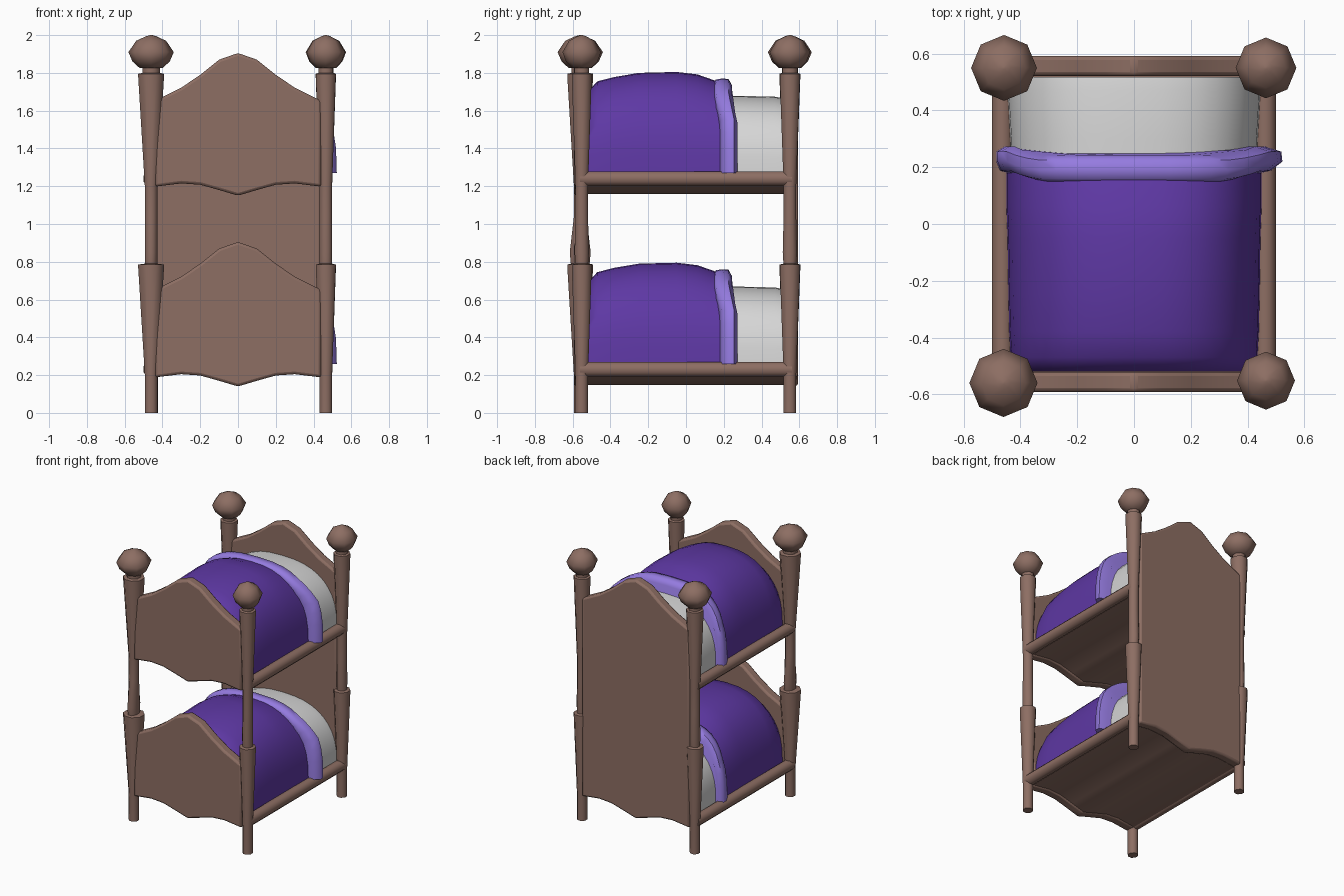
import bpy, bmesh, math

if "Cube" in bpy.data.objects:
    bpy.data.objects.remove(bpy.data.objects["Cube"], do_unlink=True)


def material(name, hex_code):
    rgb = [int(hex_code[i:i + 2], 16) / 255 for i in (0, 2, 4)]
    lin = [c / 12.92 if c < 0.04045 else ((c + 0.055) / 1.055) ** 2.4 for c in rgb]
    m = bpy.data.materials.new(name)
    m.use_nodes = True
    m.diffuse_color = (*lin, 1)
    bsdf = m.node_tree.nodes["Principled BSDF"]
    bsdf.inputs["Base Color"].default_value = (*lin, 1)
    bsdf.inputs["Roughness"].default_value = 0.8
    return m


WOOD = material("brown wood", "8D6E63")
PURPLE = material("deep purple", "5E38A4")
LILAC = material("lilac", "957BE0")
WHITE = material("soft white", "D6D6D6")


def finish(name, bm, mat, angle=50, bevel=0):
    bmesh.ops.recalc_face_normals(bm, faces=bm.faces)
    me = bpy.data.meshes.new(name)
    bm.to_mesh(me)
    bm.free()
    me.materials.append(mat)
    me.shade_smooth()
    me.set_sharp_from_angle(angle=math.radians(angle))
    ob = bpy.data.objects.new(name, me)
    bpy.context.collection.objects.link(ob)
    if bevel:
        mod = ob.modifiers.new("soft edge", "BEVEL")
        mod.width, mod.segments, mod.limit_method = bevel, 2, "ANGLE"
    return ob


def loft(name, rings, mat, angle=50):
    """Skin equal-length rings of points and cap both ends."""
    bm = bmesh.new()
    loops = [[bm.verts.new(p) for p in ring] for ring in rings]
    n = len(loops[0])
    for a, b in zip(loops, loops[1:]):
        for i in range(n):
            j = (i + 1) % n
            bm.faces.new((a[i], a[j], b[j], b[i]))
    bm.faces.new(loops[0])
    bm.faces.new(loops[-1])
    return finish(name, bm, mat, angle)


def ring(x, y, z, rx, ry, turn=0.0):
    return [(x + rx * math.cos(math.tau * i / 8 + turn),
             y + ry * math.sin(math.tau * i / 8 + turn), z) for i in range(8)]


# Turned posts with faceted knobs
KNOB = [(1.825, .5), (1.86, .82), (1.91, 1), (1.97, .66), (1.995, .2), (2, .04)]


def post(name, x, y, cup, neck, bulge, knob):
    slim = .036
    profile = [(0, slim, slim), (.2, slim, slim), (.77, cup, cup), (.785, cup, cup),
               (.79, slim, bulge * .9), (.85, slim, bulge), (1.04, slim, slim),
               (1.2, slim, slim), (1.78, cup, cup), (1.795, cup, cup),
               (1.8, neck, neck), (1.85, neck, neck)]
    loft(name, [ring(x, y, *p, math.pi / 8) for p in profile], WOOD, 60)
    loft(name + "_knob", [ring(x, y, z, r * knob, r * knob) for z, r in KNOB], WOOD, 80)


post("front_right_post", -.46, -.56, .074, .05, .06, .12)
post("front_left_post", .465, -.552, .057, .042, .041, .102)
post("back_right_post", -.458, .55, .06, .045, .041, .116)
post("back_left_post", .465, .55, .058, .043, .041, .107)

# End boards with a crested top and a scalloped bottom
CREST = [(0, .905), (.1, .87), (.2, .79), (.3, .722), (.44, .652)]
SCALLOP = [(0, .14), (.1, .17), (.2, .198), (.3, .205), (.44, .188)]


def mirrored(points, lift):
    right = [(x, z + lift) for x, z in points]
    return [(-x, z) for x, z in right[:0:-1]] + right


def board(name, y0, y1, top, bottom, bevel=0.0):
    outline = top + bottom[::-1]
    bm = bmesh.new()
    face = bm.faces.new([bm.verts.new((x, y0, z)) for x, z in outline])
    out = bmesh.ops.extrude_face_region(bm, geom=[face])
    moved = [v for v in out["geom"] if isinstance(v, bmesh.types.BMVert)]
    bmesh.ops.translate(bm, verts=moved, vec=(0, y1 - y0, 0))
    finish(name, bm, WOOD, 35, bevel)


board("lower_footboard", -.592, -.522, mirrored(CREST, 0), mirrored(SCALLOP, 0), .014)
board("upper_footboard", -.592, -.522, mirrored(CREST, 1), mirrored(SCALLOP, 1.01), .014)
board("headboard", .522, .592, mirrored(CREST, 1), mirrored(SCALLOP, 0), .014)


# Bedding: rounded arches lofted along the bed
def arch(y, half, top, base, power, lean=0.0, flare=0.0, steps=20):
    pts = []
    for i in range(steps + 1):
        a = math.pi * i / steps
        c, s = math.cos(a), max(math.sin(a), 0)
        x = half * math.copysign(abs(c) ** (2 / power), c)
        h = s ** (2 / power)
        hang = min(1, max(0, (.85 - h) * 3.5))  # the lower, hanging part
        if x > 0:
            x += flare * hang
        pts.append((x, y + lean * hang, base + (top - base) * h))
    return pts


BASE = .25
BLANKET = [(-.52, .425, .69), (-.47, .435, .745), (-.38, .44, .768), (-.25, .443, .79),
           (-.05, .446, .795), (.06, .45, .782), (.18, .45, .74)]
FOLD = [(.15, .445, .735, 0), (.158, .472, .755, .01), (.19, .485, .76, .038),
        (.225, .485, .758, .034), (.243, .455, .725, .005)]
PILLOW = [(.16, .43, .668), (.3, .436, .668), (.47, .446, .664), (.518, .446, .655)]

for level, lift in (("lower", 0.0), ("upper", 1.01)):
    floor = BASE + lift
    loft(level + "_blanket", [arch(y, w, t + lift, floor, 2.5) for y, w, t in BLANKET], PURPLE, 70)
    loft(level + "_pillow", [arch(y, w, t + lift, floor, 2.5) for y, w, t in PILLOW], WHITE, 70)
    loft(level + "_blanket_fold",
         [arch(y, w, t + lift, floor + .01, 2.8, .03, f) for y, w, t, f in FOLD], LILAC, 60)

    # Base panel whose underside carries on the scallop
    board(level + "_bed_base", -.53, .53, [(-.44, floor), (.44, floor)],
          mirrored(SCALLOP, lift + .008))

    # Rounded side rails
    for side, x in (("left", .463), ("right", -.463)):
        ends = [[(px, y, .23 + lift + pz) for px, pz, _ in ring(x, 0, 0, .04, .042, math.pi / 8)]
                for y in (-.56, .56)]
        loft(f"{level}_{side}_rail", ends, WOOD)
